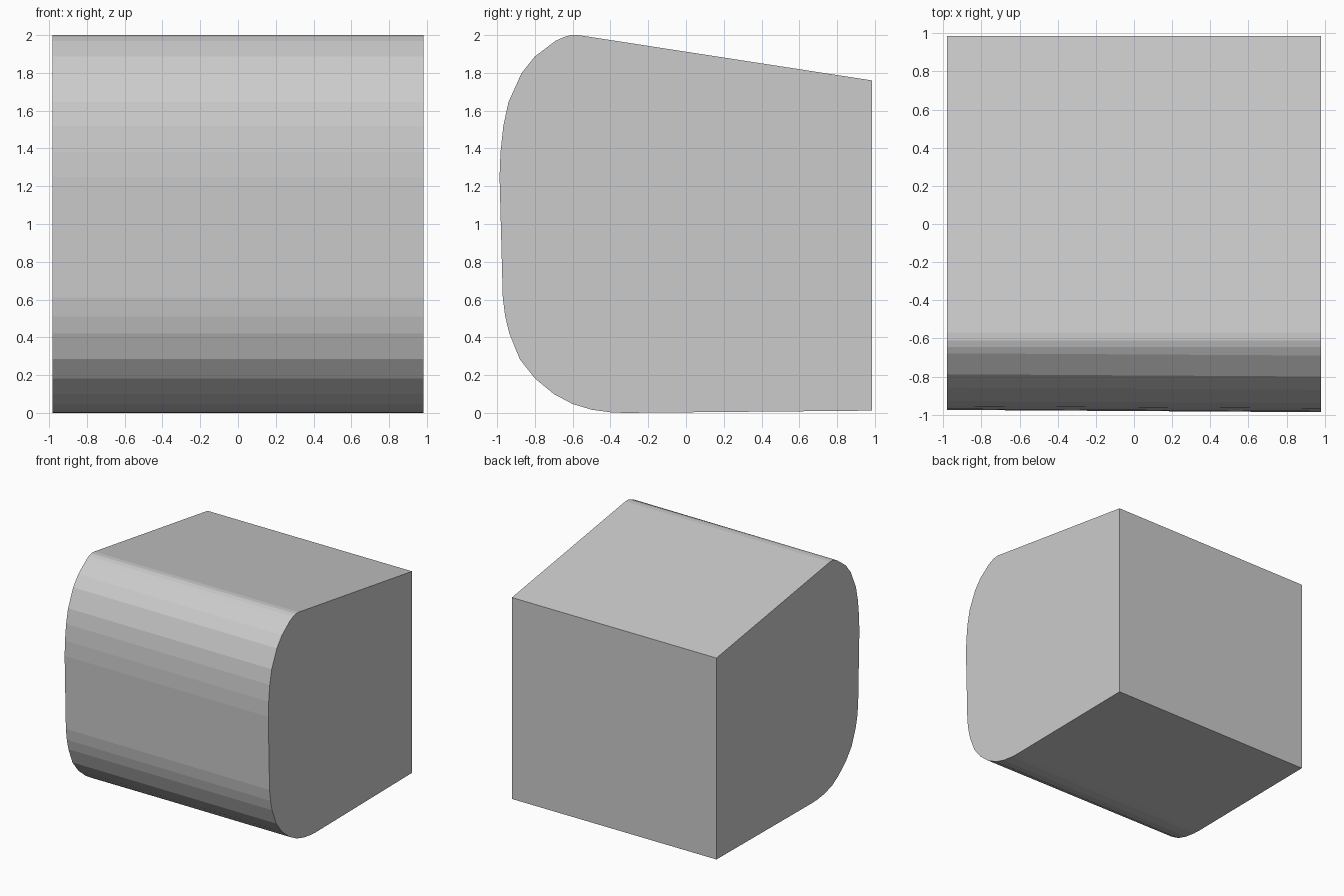
import bpy, bmesh

if "Cube" in bpy.data.objects:
    bpy.data.objects.remove(bpy.data.objects["Cube"])

# Side profile (y, z): sloped top, rounded front, flat bottom and back
PROFILE = [
    (0.985, 1.76), (-0.57, 2.0), (-0.61, 2.0), (-0.645, 1.99), (-0.69, 1.97),
    (-0.80, 1.887), (-0.87, 1.80), (-0.94, 1.645), (-0.967, 1.52),
    (-0.982, 1.38), (-0.987, 1.25), (-0.97, 0.61), (-0.957, 0.51),
    (-0.935, 0.42), (-0.88, 0.284), (-0.80, 0.183), (-0.70, 0.10),
    (-0.60, 0.047), (-0.50, 0.017), (-0.40, 0.003), (-0.33, 0.0),
    (0.985, 0.012),
]
HALF_WIDTH = 0.982


def ring(bm, x, shift):
    # The front curve is very slightly further back on the left end
    return [bm.verts.new((x, y + (shift if y < -0.65 else 0), z)) for y, z in PROFILE]


# Body: the profile lofted from left to right and capped
bm = bmesh.new()
left = ring(bm, -HALF_WIDTH, 0.012)
right = ring(bm, HALF_WIDTH, 0.0)
n = len(PROFILE)
bm.faces.new(left)
bm.faces.new(right[::-1])
for i in range(n):
    j = (i + 1) % n
    bm.faces.new((left[i], right[i], right[j], left[j]))
bmesh.ops.recalc_face_normals(bm, faces=bm.faces[:])

mesh = bpy.data.meshes.new("rounded_block")
bm.to_mesh(mesh)
bm.free()
block = bpy.data.objects.new("rounded_block", mesh)
bpy.context.collection.objects.link(block)
